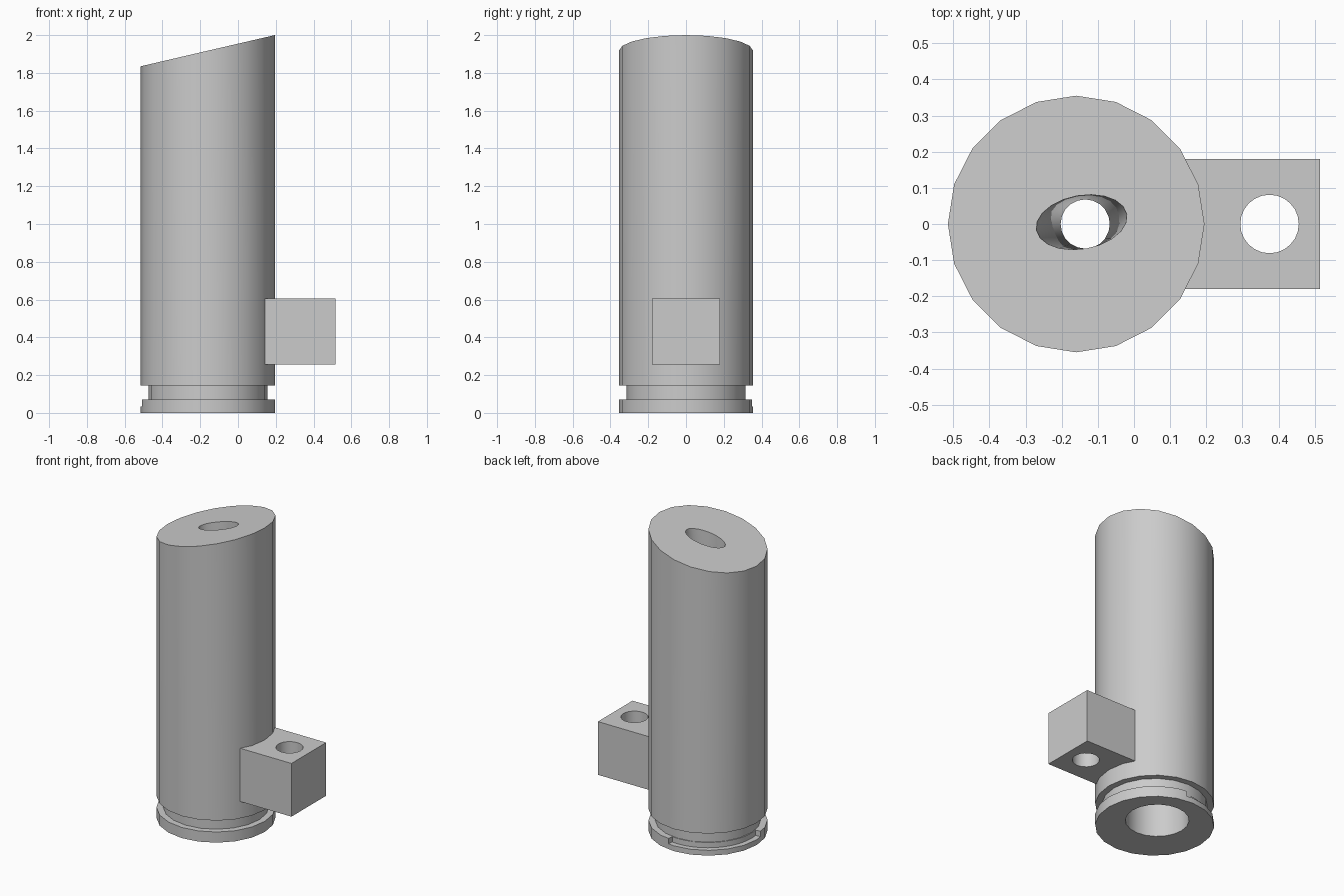
import bpy, bmesh
from math import sin, cos, pi, radians

if "Cube" in bpy.data.objects:
    bpy.data.objects.remove(bpy.data.objects["Cube"])

SIDES = 20
AXIS_X = -0.16
R = 0.355

grey = bpy.data.materials.new("light grey")
grey.use_nodes = True
colour = (0.6, 0.6, 0.6, 1)
grey.diffuse_color = colour
grey.node_tree.nodes["Principled BSDF"].inputs["Base Color"].default_value = colour


def make_object(name, bm):
    bmesh.ops.recalc_face_normals(bm, faces=bm.faces)
    mesh = bpy.data.meshes.new(name)
    bm.to_mesh(mesh)
    bm.free()
    mesh.materials.append(grey)
    obj = bpy.data.objects.new(name, mesh)
    bpy.context.collection.objects.link(obj)
    return obj


def slope(x):
    """Height of the slanted top at x."""
    return 1.835 + (x + 0.515) * 0.165 / 0.71


def ring(bm, cx, cy, rx, ry, z, tilt=0):
    """Ring of vertices; z=None follows the slanted top."""
    verts = []
    for i in range(SIDES):
        a = 2 * pi * i / SIDES
        u, v = rx * cos(a), ry * sin(a)
        x = cx + u * cos(tilt) - v * sin(tilt)
        y = cy + u * sin(tilt) + v * cos(tilt)
        verts.append(bm.verts.new((x, y, slope(x) if z is None else z)))
    return verts


def bridge(bm, a, b):
    for i in range(len(a)):
        j = (i + 1) % len(a)
        bm.faces.new((a[i], a[j], b[j], b[i]))


def prism(name, points, z0, z1):
    """Extrude a flat outline between two heights."""
    bm = bmesh.new()
    low = [bm.verts.new((x, y, z0)) for x, y in points]
    high = [bm.verts.new((x, y, z1)) for x, y in points]
    bm.faces.new(low)
    bm.faces.new(high)
    bridge(bm, low, high)
    return make_object(name, bm)


def arc(cx, r, a0, a1, n):
    angles = [radians(a0 + (a1 - a0) * i / n) for i in range(n + 1)]
    return [(cx + r * cos(a), r * sin(a)) for a in angles]


def cut(obj, cutter):
    mod = obj.modifiers.new("cut", "BOOLEAN")
    mod.operation = "DIFFERENCE"
    mod.solver = "EXACT"
    mod.object = cutter
    bpy.context.view_layer.objects.active = obj
    bpy.ops.object.modifier_apply(modifier=mod.name)
    bpy.data.objects.remove(cutter)


# Tube: flange, groove, slanted top, then down the tapering bore
bm = bmesh.new()
outer = [(R, 0), (R, 0.07), (0.315, 0.07), (0.315, 0.145), (R, 0.145), (R, None)]
rings = [ring(bm, AXIS_X, 0, r, r, z) for r, z in outer]
rings.append(ring(bm, -0.145, 0.005, 0.127, 0.074, None, radians(10)))
for cx, cy, r, z in [(-0.135, 0, 0.068, 1.2), (-0.13, 0.06, 0.19, 0.6), (-0.13, 0.06, 0.19, 0)]:
    rings.append(ring(bm, cx, cy, r, r, z))
for k, lower in enumerate(rings):
    bridge(bm, lower, rings[(k + 1) % len(rings)])
tube = make_object("tube_body", bm)

# Locking notch in the flange
notch = arc(AXIS_X, 0.318, 83, 188, 20) + arc(AXIS_X, 0.42, 188, 83, 20)
cut(tube, prism("notch_cutter", notch, 0.035, 0.1))

# Side lug with a vertical through hole
lug = prism("side_lug", [(0.12, -0.18), (0.515, -0.18), (0.515, 0.18), (0.12, 0.18)], 0.255, 0.605)
hole = arc(0.375, 0.081, 0, 360, 24)[:-1]
cut(lug, prism("lug_hole_cutter", hole, 0.1, 0.8))

# Smooth the round walls and keep the rims sharp
for obj in (tube, lug):
    bpy.ops.object.select_all(action="DESELECT")
    obj.select_set(True)
    bpy.context.view_layer.objects.active = obj
    bpy.ops.object.shade_smooth_by_angle(angle=radians(30))
